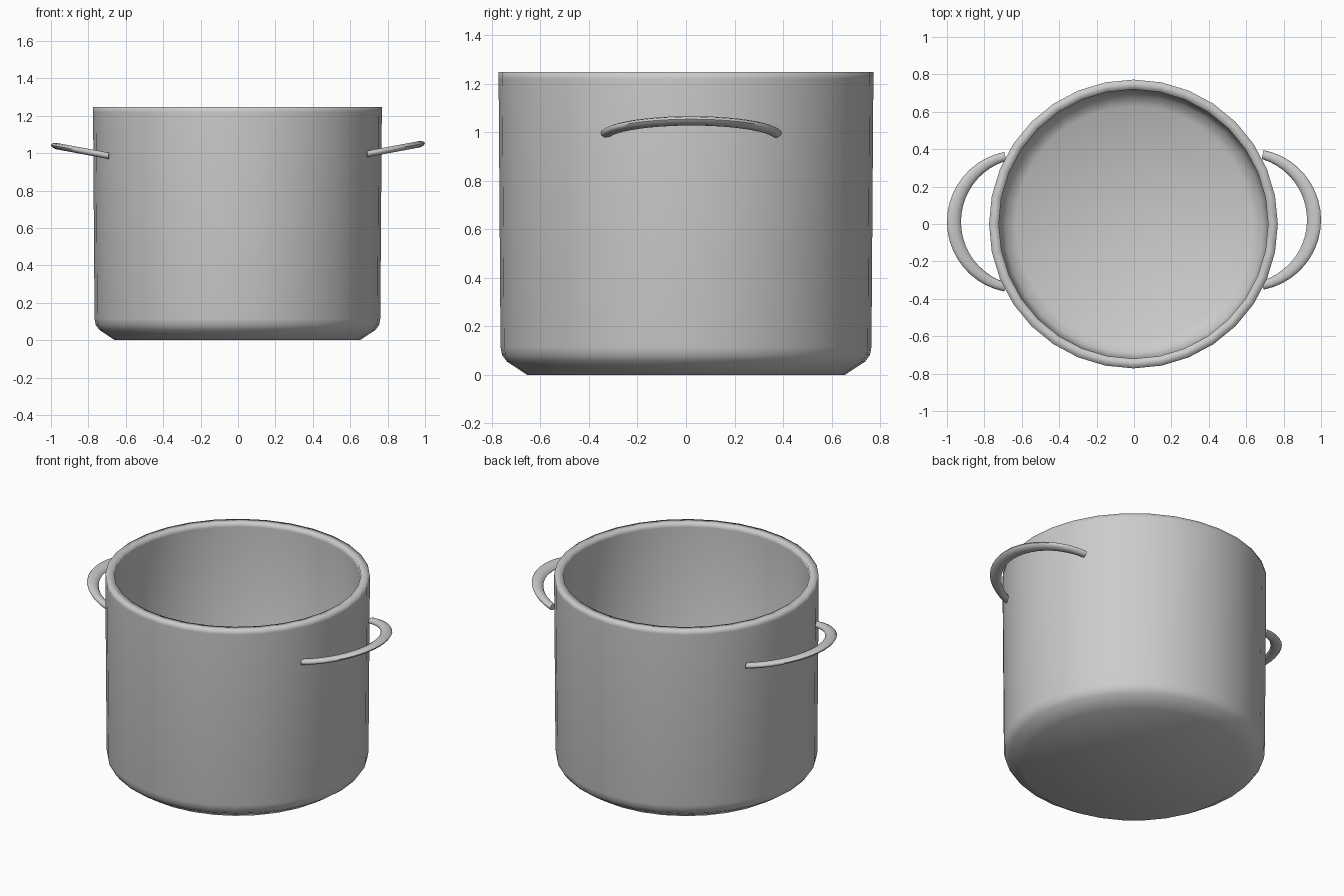
import bpy, bmesh
from math import sin, cos, pi, radians

if "Cube" in bpy.data.objects:
    bpy.data.objects.remove(bpy.data.objects["Cube"])


def finish(name, bm, angle):
    bmesh.ops.recalc_face_normals(bm, faces=bm.faces)
    mesh = bpy.data.meshes.new(name)
    bm.to_mesh(mesh)
    bm.free()
    ob = bpy.data.objects.new(name, mesh)
    bpy.context.collection.objects.link(ob)
    bpy.ops.object.select_all(action='DESELECT')
    ob.select_set(True)
    bpy.context.view_layer.objects.active = ob
    bpy.ops.object.shade_smooth_by_angle(angle=radians(angle))
    return ob


def bridge(bm, a, b):
    n = len(a)
    for i in range(n):
        j = (i + 1) % n
        bm.faces.new((a[i], a[j], b[j], b[i]))


def fan(bm, ring, z):
    c = bm.verts.new((0, 0, z))
    for i in range(len(ring)):
        bm.faces.new((ring[i], ring[(i + 1) % len(ring)], c))


def pot_body(sides=32):
    # Outer wall, rim, inner wall and floor in one turned profile
    profile = [(0.655, 0), (0.738, 0.055), (0.758, 0.082), (0.764, 0.115),
               (0.772, 1.22), (0.772, 1.247), (0.72, 1.247), (0.72, 1.22),
               (0.712, 0.13), (0.69, 0.09), (0.63, 0.05)]
    bm = bmesh.new()
    rings = [[bm.verts.new((r * cos(2 * pi * i / sides), r * sin(2 * pi * i / sides), z))
              for i in range(sides)] for r, z in profile]
    for a, b in zip(rings, rings[1:]):
        bridge(bm, a, b)
    fan(bm, rings[0], 0)
    fan(bm, rings[-1], 0.05)
    return finish("pot_body", bm, 100)


def handle(name, side, y0, z0, steps=20, sides=10):
    # Tapered flat loop, rising slightly outwards
    bm = bmesh.new()
    sections = []
    for s in range(steps + 1):
        a = radians(-79 + 158 * s / steps)
        width = 0.042 + 0.033 * cos(a)
        mid = 0.38 - width / 2
        ring = []
        for k in range(sides):
            t = 2 * pi * k / sides
            r = mid + width / 2 * cos(t)
            x = 0.62 + r * cos(a)
            z = z0 + 0.185 * (x - 0.69) + 0.018 * sin(t)
            ring.append(bm.verts.new((side * x, y0 + r * sin(a), z)))
        sections.append(ring)
    for a, b in zip(sections, sections[1:]):
        bridge(bm, a, b)
    bm.faces.new(sections[0])
    bm.faces.new(sections[-1])
    return finish(name, bm, 60)


body = pot_body()
body.location.x = -0.003
handle("right_handle", 1, 0.022, 0.996)
handle("left_handle", -1, 0.012, 0.986)
